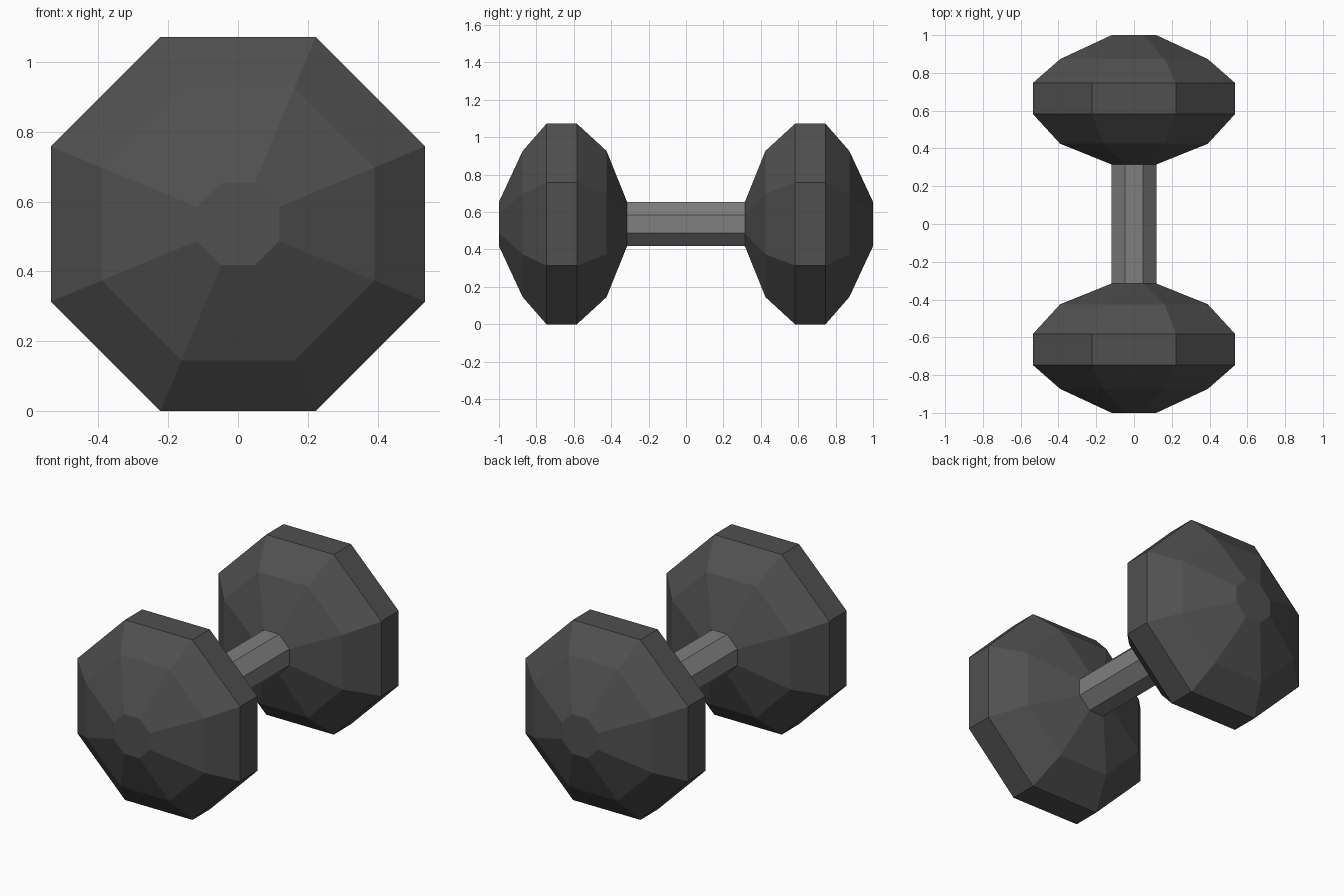
import bpy, bmesh
from math import cos, sin, pi

if "Cube" in bpy.data.objects:
    bpy.data.objects.remove(bpy.data.objects["Cube"])

SIDES = 8
CENTRE_Z = 0.536


def material(name, grey):
    mat = bpy.data.materials.new(name)
    mat.diffuse_color = (grey, grey, grey, 1)
    mat.use_nodes = True
    mat.node_tree.nodes["Principled BSDF"].inputs["Base Color"].default_value = mat.diffuse_color
    return mat


def octagon_lathe(name, profile, mat, cap_end=False):
    """Loft flat-topped octagons along y; profile holds (y, half width across flats)."""
    bm = bmesh.new()
    rings = []
    for y, half in profile:
        r = half / cos(pi / SIDES)
        angles = [(i + 0.5) * 2 * pi / SIDES for i in range(SIDES)]
        rings.append([bm.verts.new((r * cos(a), y, r * sin(a))) for a in angles])
    for a, b in zip(rings, rings[1:]):
        for i in range(SIDES):
            j = (i + 1) % SIDES
            bm.faces.new((a[i], b[i], b[j], a[j]))
    if cap_end:
        bm.faces.new(rings[-1][::-1])
    # an open tube still needs outward normals
    bm.normal_update()
    face = bm.faces[:][0]
    c = face.calc_center_median()
    if face.normal.x * c.x + face.normal.z * c.z < 0:
        bmesh.ops.reverse_faces(bm, faces=bm.faces[:])
    if cap_end:
        bmesh.ops.recalc_face_normals(bm, faces=bm.faces[:])
    mesh = bpy.data.meshes.new(name)
    bm.to_mesh(mesh)
    bm.free()
    mesh.materials.append(mat)
    obj = bpy.data.objects.new(name, mesh)
    obj.location.z = CENTRE_Z
    bpy.context.collection.objects.link(obj)
    return obj


# Grip bar, running into both weights
octagon_lathe("handle", [(-0.315, 0.118), (0.315, 0.118)], material("steel", 0.21))

# Faceted weight, mirrored to the other end
weights = octagon_lathe(
    "weights",
    [(0.315, 0.118), (0.425, 0.391), (0.583, 0.536),
     (0.746, 0.536), (0.873, 0.391), (1.0, 0.118)],
    material("dark_iron", 0.08), cap_end=True)
mirror = weights.modifiers.new("mirror", 'MIRROR')
mirror.use_axis = (False, True, False)
mirror.use_mirror_merge = False
